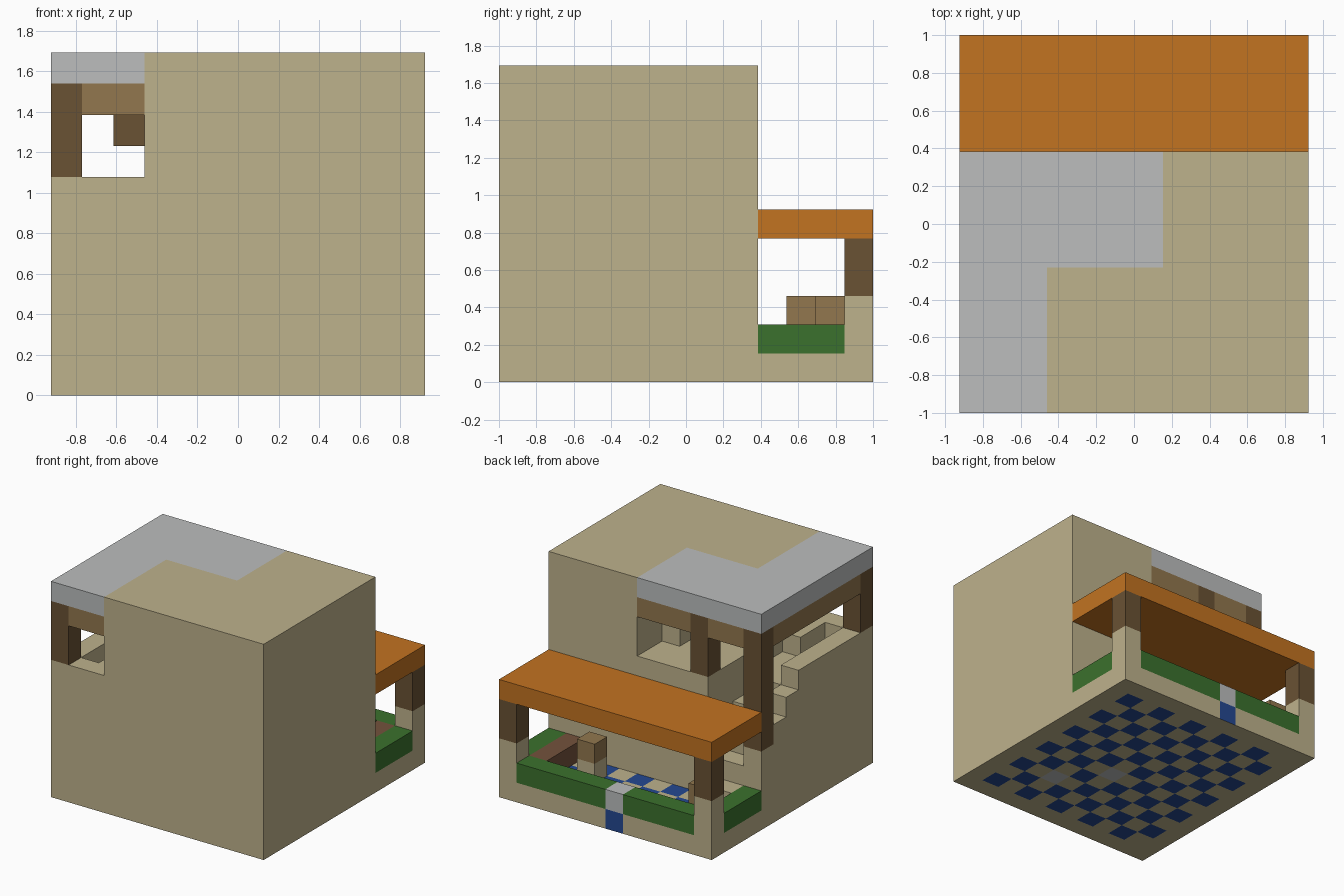
import bpy, bmesh
from mathutils import Vector

if "Cube" in bpy.data.objects:
    bpy.data.objects.remove(bpy.data.objects["Cube"], do_unlink=True)

U = 2 / 13          # one building block
NX, NY = 12, 13     # footprint in blocks


def material(name, r, g, b):
    m = bpy.data.materials.new(name)
    lin = [((c / 255 + 0.055) / 1.055) ** 2.4 for c in (r, g, b)] + [1]
    m.use_nodes = True
    m.diffuse_color = lin
    m.node_tree.nodes["Principled BSDF"].inputs["Base Color"].default_value = lin
    return m


SAND = material("sandstone", 190, 178, 140)
GRAY = material("pale gray stone", 188, 190, 190)
DARK = material("dark wood", 106, 82, 52)
WOOD = material("light wood", 146, 119, 78)
ORANGE = material("orange awning", 194, 115, 33)
GREEN = material("hedge green", 59, 113, 45)
BLUE = material("blue tile", 36, 72, 145)
SOIL = material("reddish wood", 116, 82, 60)


def to_world(x, y, z):
    return Vector(((x - NX / 2) * U, (y - NY / 2) * U, z * U))


def finish(name, bm, mats):
    mesh = bpy.data.meshes.new(name)
    bm.to_mesh(mesh)
    bm.free()
    for m in mats:
        mesh.materials.append(m)
    ob = bpy.data.objects.new(name, mesh)
    bpy.context.collection.objects.link(ob)
    return ob


def block(name, mat, xs, ys, zs):
    """Box spanning block ranges along each axis."""
    lo = to_world(xs[0], ys[0], zs[0])
    hi = to_world(xs[1], ys[1], zs[1])
    bm = bmesh.new()
    bmesh.ops.create_cube(bm, size=1)
    for v in bm.verts:
        v.co = (lo + hi) / 2 + v.co * (hi - lo)
    return finish(name, bm, [mat])


# Base slab with checkered tiles and a blue doorstep
bm = bmesh.new()
grid = [[bm.verts.new(to_world(x, y, 0)) for y in range(NY + 1)] for x in range(NX + 1)]
for x in range(NX):
    for y in range(NY):
        bm.faces.new((grid[x][y], grid[x + 1][y], grid[x + 1][y + 1], grid[x][y + 1]))
ext = bmesh.ops.extrude_face_region(bm, geom=bm.faces[:], use_keep_orig=True)
for v in ext["geom"]:
    if isinstance(v, bmesh.types.BMVert):
        v.co.z = U
bmesh.ops.recalc_face_normals(bm, faces=bm.faces[:])
for f in bm.faces:
    c = f.calc_center_median()
    x, y = int(c.x / U + NX / 2), int(c.y / U + NY / 2)
    if abs(f.normal.z) > 0.5:
        inside = 0 < x < NX - 1 and 0 < y < NY - 1
        if inside and (x + y) % 2 == 1:
            f.material_index = 2 if (x, y) in ((8, 3), (6, 5)) else 1
    elif f.normal.y > 0.5 and x == 5:
        f.material_index = 1
finish("base_slab", bm, [SAND, BLUE, GRAY])

# Main building mass around the open corner
block("main_wing", SAND, (7, 12), (0, 9), (1, 11))
block("front_wing", SAND, (3, 7), (0, 5), (1, 11))
block("terrace_floor", SAND, (3, 7), (5, 9), (1, 7))
block("terrace_pier", SAND, (6, 7), (6, 7), (7, 10))
block("roof_front", GRAY, (0, 3), (0, 5), (10, 11))
block("roof_back", GRAY, (0, 7), (5, 9), (10, 11))

# Stairs and stepped parapet
block("landing", SAND, (1, 3), (0, 6), (1, 6))
block("landing_step", SAND, (2, 3), (1, 3), (6, 7))
block("front_parapet", SAND, (1, 3), (0, 1), (6, 7))
block("side_parapet", SAND, (0, 1), (0, 6), (1, 7))
for i in range(4):
    block(f"stair_{i + 1}", SAND, (1, 3), (6 + i, 7 + i), (1, 5 - i))
for i in range(3):
    block(f"parapet_step_{i + 1}", SAND, (0, 1), (6 + i, 7 + i), (1, 6 - i))

# Timber posts and beams under the gray roof
block("front_corner_post", DARK, (0, 1), (0, 1), (7, 10))
block("back_corner_post", DARK, (0, 1), (8, 9), (4, 10))
block("terrace_post", DARK, (3, 4), (8, 9), (7, 10))
block("inner_bracket", DARK, (2, 3), (4, 5), (8, 10))
block("front_beam", WOOD, (1, 3), (0, 1), (9, 10))
block("side_beam", WOOD, (0, 1), (1, 8), (9, 10))
block("back_beam_right", WOOD, (1, 3), (8, 9), (9, 10))
block("back_beam_left", WOOD, (4, 7), (8, 9), (9, 10))

# Porch awning, corner posts and side hedges
block("awning", ORANGE, (0, 12), (9, 13), (5, 6))
for side, x in (("right", 0), ("left", 11)):
    block(f"porch_post_base_{side}", SAND, (x, x + 1), (12, 13), (1, 3))
    block(f"porch_post_{side}", DARK, (x, x + 1), (12, 13), (3, 5))
    block(f"side_hedge_{side}", GREEN, (x, x + 1), (9, 12), (1, 2))

# Rear hedge split by a gray gate
block("rear_hedge_right", GREEN, (1, 5), (12, 13), (1, 2))
block("gate", GRAY, (5, 6), (12, 13), (1, 2))
block("rear_hedge_left", GREEN, (6, 11), (12, 13), (1, 2))

# Porch bench and stools
block("bench", SOIL, (10, 11), (9, 12), (1, 2))
for i, (x, y) in enumerate(((8, 10), (1, 11))):
    block(f"stool_base_{i + 1}", SAND, (x, x + 1), (y, y + 1), (1, 2))
    block(f"stool_top_{i + 1}", WOOD, (x, x + 1), (y, y + 1), (2, 3))
